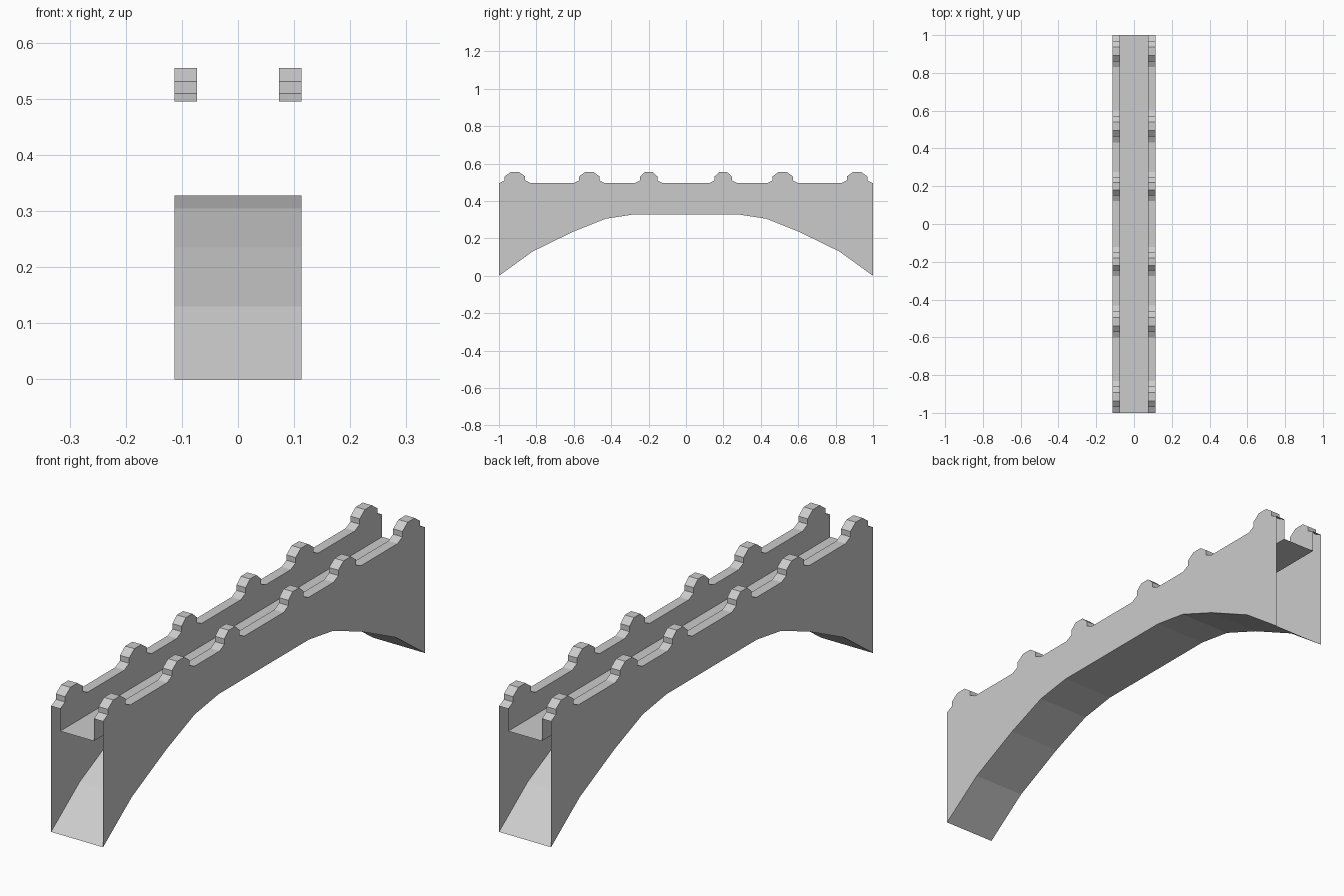
import bpy

if "Cube" in bpy.data.objects:
    bpy.data.objects.remove(bpy.data.objects["Cube"])

OUT, INN = 0.113, 0.073       # outer wall and inner parapet half widths
TOP, DECK = 0.495, 0.407      # parapet top and roadway heights


def make(name, verts, faces):
    mesh = bpy.data.meshes.new(name)
    mesh.from_pydata(verts, [], faces)
    ob = bpy.data.objects.new(name, mesh)
    bpy.context.collection.objects.link(ob)
    return ob


def ribbon(name, path, x0, x1):
    """Sweep a (y, z) path across x; faces up when the path runs towards +y."""
    n = len(path)
    verts = [(x, y, z) for x in (x0, x1) for y, z in path]
    return make(name, verts, [(i, n + i, n + i + 1, i + 1) for i in range(n - 1)])


def panel(name, outline, x, facing):
    """Flat (y, z) outline at x, facing +x (1) or -x (-1)."""
    pts = outline if facing > 0 else outline[::-1]
    return make(name, [(x, y, z) for y, z in pts], [tuple(range(len(pts)))])


# Faceted arch, springing from the ground at both ends
half_arch = [(-1, 0), (-0.82, 0.13), (-0.605, 0.235), (-0.43, 0.305), (-0.28, 0.328)]
arch = half_arch + [(-y, z) for y, z in half_arch[::-1]]

# Parapet top line with six stepped merlons: (centre, base, shoulder, crown half widths)
merlons = [(-0.915, 0.085, 0.055, 0.022), (-0.517, 0.085, 0.055, 0.022),
           (-0.199, 0.077, 0.047, 0.020)]
merlons += [(-c, b, s, t) for c, b, s, t in merlons[::-1]]
crest = []
for c, b, s, t in merlons:
    bump = [(b, TOP), (s, 0.51), (s, 0.531), (t, 0.555)]
    crest += [(c - w, z) for w, z in bump] + [(c + w, z) for w, z in bump[::-1]]

# Arch underside and roadway; the bridge ends stay open
ribbon("arch_underside", arch[::-1], -OUT, OUT)
ribbon("roadway", [(-1, DECK), (1, DECK)], -INN, INN)

# Side walls, parapet inner faces and parapet tops
for side, label in ((-1, "left"), (1, "right")):
    panel(label + "_outer_wall", arch + crest[::-1], side * OUT, side)
    panel(label + "_parapet_inner", [(-1, DECK), (1, DECK)] + crest[::-1], side * INN, -side)
    x0, x1 = sorted((side * INN, side * OUT))
    ribbon(label + "_parapet_top", crest, x0, x1)
